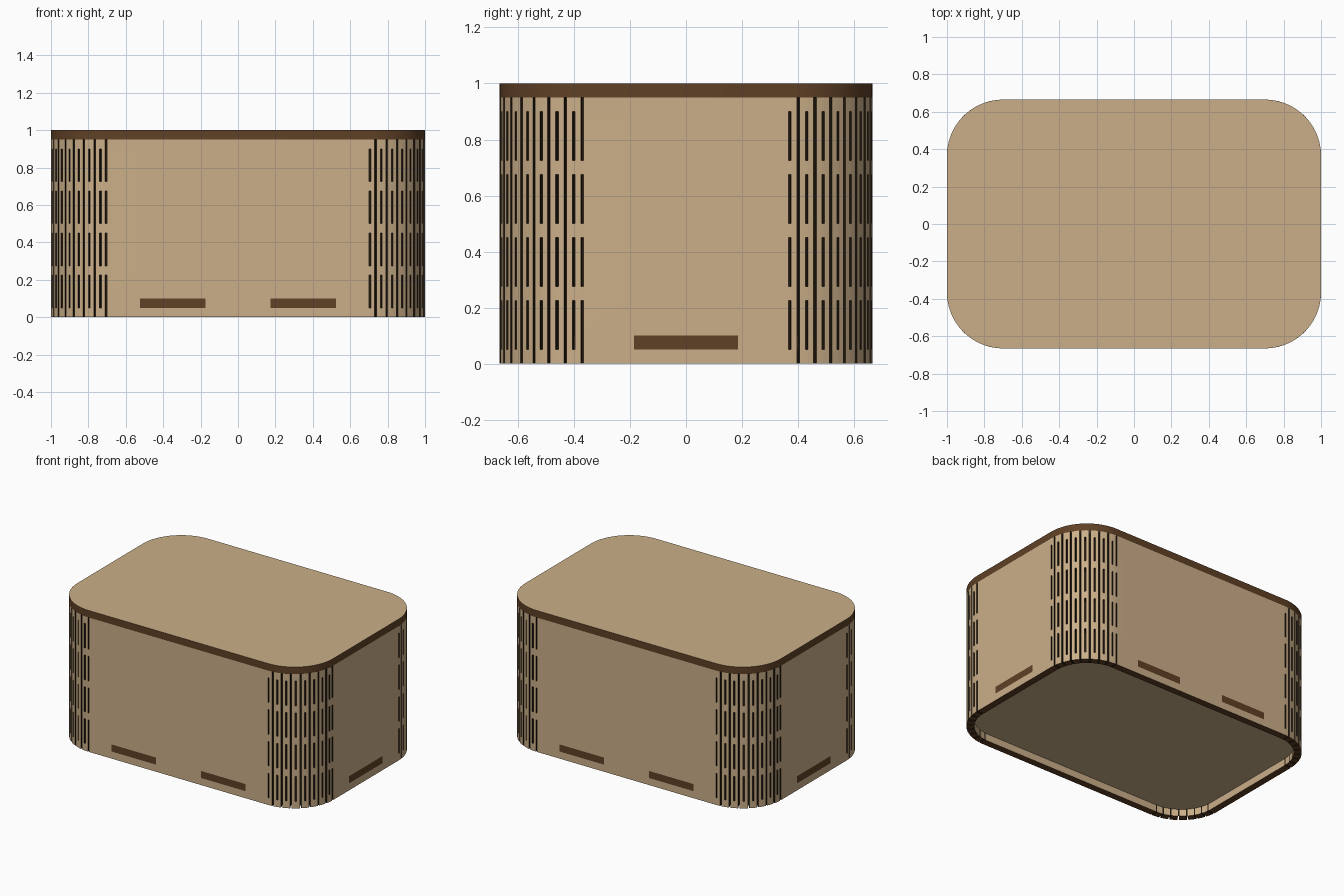
import bpy, bmesh, math

if "Cube" in bpy.data.objects:
    bpy.data.objects.remove(bpy.data.objects["Cube"])

CX, CY, R, T = 0.7, 0.365, 0.3, 0.05      # corner centres, corner radius, board thickness
HEIGHT = 0.95                             # wall height below the lid
SLITS, SLIT_W = 16, 0.01                  # hinge slits per corner


def material(name, rgb):
    m = bpy.data.materials.new(name)
    m.diffuse_color = (*rgb, 1)
    m.use_nodes = True
    m.node_tree.nodes["Principled BSDF"].inputs["Base Color"].default_value = m.diffuse_color
    return m


MATS = [material("tan_board", (0.60, 0.43, 0.25)),
        material("brown_cut_edge", (0.115, 0.052, 0.019)),
        material("dark_slit", (0.016, 0.009, 0.004))]
TAN, EDGE, SLIT = range(3)


def make_object(name, bm):
    bmesh.ops.recalc_face_normals(bm, faces=bm.faces)
    me = bpy.data.meshes.new(name)
    bm.to_mesh(me)
    bm.free()
    for m in MATS:
        me.materials.append(m)
    ob = bpy.data.objects.new(name, me)
    bpy.context.collection.objects.link(ob)
    bpy.ops.object.select_all(action='DESELECT')
    ob.select_set(True)
    bpy.context.view_layer.objects.active = ob
    bpy.ops.object.shade_smooth_by_angle(angle=math.radians(30))
    return ob


CORNERS = [(CX, -CY), (CX, CY), (-CX, CY), (-CX, -CY)]


def tabs_of(side):
    return [(-0.185, 0.185)] if side % 2 else [(-0.525, -0.175), (0.175, 0.525)]


def perimeter():
    """Columns round the wall: (base x, base y, normal angle, kind of the strip that follows)."""
    cols = []
    for k in range(4):
        a0 = math.radians(-90 + 90 * k)
        (x0, y0), (x1, y1) = CORNERS[k - 1], CORNERS[k]
        mx, my = (x0 + x1) / 2, (y0 + y1) / 2
        dx, dy = -math.sin(a0), math.cos(a0)
        # straight panel with tab openings
        for lo, hi in tabs_of(k):
            cols.append((mx + dx * lo, my + dy * lo, a0, "tab"))
            cols.append((mx + dx * hi, my + dy * hi, a0, "plain"))
        # bent corner with alternating slits
        w = SLIT_W / R
        step = (math.pi / 2 - w) / (SLITS - 1)
        for s in range(SLITS):
            a = a0 + s * step
            kind = "long" if s % 2 and s < SLITS - 1 else "short" if s % 2 == 0 else "end"
            cols.append((x1, y1, a, kind))
            cols.append((x1, y1, a + w, "plain"))
    return cols


def build_wall():
    cols = perimeter()
    n = len(cols)
    zs = [0, 0.05, 0.1]
    for k in range(4):
        zs += [0.225 + 0.225 * k, 0.275 + 0.225 * k]
    zs[-1] = HEIGHT
    rows = len(zs) - 1

    def is_open(i, j):
        if j < 0 or j >= rows:
            return True
        kind, z = cols[i % n][3], (zs[j] + zs[j + 1]) / 2
        bridge = any(abs(z - b) < 0.025 for b in (0.25, 0.475, 0.7))
        cap = z < 0.05 or z > 0.9
        return {"plain": False, "tab": 0.05 < z < 0.1, "long": True,
                "end": not bridge, "short": not (bridge or cap)}[kind]

    bm = bmesh.new()
    cache = {}

    def v(i, j, inner):
        key = (i % n, j, inner)
        if key not in cache:
            bx, by, a, _ = cols[i % n]
            r = R - T if inner else R
            cache[key] = bm.verts.new((bx + r * math.cos(a), by + r * math.sin(a), zs[j]))
        return cache[key]

    def face(mat, *keys):
        bm.faces.new([v(*k) for k in keys]).material_index = mat

    for i in range(n):
        for j in range(rows):
            kind, hole = cols[i][3], is_open(i, j)
            quad = [(i, j), (i + 1, j), (i + 1, j + 1), (i, j + 1)]
            if not hole:
                face(TAN, *[(*q, 0) for q in quad])
            if not (hole and kind == "tab"):
                face(SLIT if hole else TAN, *[(*q, 1) for q in reversed(quad)])
            if hole:
                continue
            # cut edges wherever the board meets an opening, the bottom or the top
            for (di, dj), (p, q) in zip([(0, -1), (1, 0), (0, 1), (-1, 0)],
                                        [(0, 1), (1, 2), (2, 3), (3, 0)]):
                if is_open(i + di, j + dj):
                    a, b = quad[p], quad[q]
                    outside = not 0 <= j + dj < rows
                    beside_tab = cols[(i + di) % n][3] == "tab"
                    face(EDGE if outside or beside_tab else SLIT,
                         (*b, 0), (*a, 0), (*a, 1), (*b, 1))
    return make_object("hinged_wall", bm)


def add_slab(bm, radius, z0, z1, side_mat):
    """Rounded rectangular board with coloured cut edge."""
    pts = []
    for k, (x, y) in enumerate(CORNERS):
        for s in range(25):
            a = math.radians(-90 + 90 * k + 90 * s / 24)
            pts.append((x + radius * math.cos(a), y + radius * math.sin(a)))
    low = [bm.verts.new((x, y, z0)) for x, y in pts]
    top = [bm.verts.new((x, y, z1)) for x, y in pts]
    bm.faces.new(low[::-1])
    bm.faces.new(top)
    for i in range(len(pts)):
        j = (i + 1) % len(pts)
        bm.faces.new((low[i], low[j], top[j], top[i])).material_index = side_mat


build_wall()

# Lid
bm = bmesh.new()
add_slab(bm, R, HEIGHT, 1.0, EDGE)
make_object("lid", bm)

# Recessed floor
bm = bmesh.new()
add_slab(bm, R - T, 0.05, 0.1, EDGE)
make_object("floor", bm)

# Floor tabs that fill the wall openings
bm = bmesh.new()
for k in range(4):
    for lo, hi in tabs_of(k):
        mid, half = (lo + hi) / 2, (hi - lo) / 2
        sx, sy = [(0, -1), (1, 0), (0, 1), (-1, 0)][k]
        depth = (CX if sx else CY) + R - T / 2
        made = bmesh.ops.create_cube(bm, size=1)["verts"]
        size = (T, 2 * half) if sx else (2 * half, T)
        for vert in made:
            vert.co.x = vert.co.x * size[0] + sx * depth + (0 if sx else mid)
            vert.co.y = vert.co.y * size[1] + sy * depth + (mid if sx else 0)
            vert.co.z = vert.co.z * 0.05 + 0.075
for f in bm.faces:
    f.material_index = EDGE
make_object("floor_tabs", bm)
